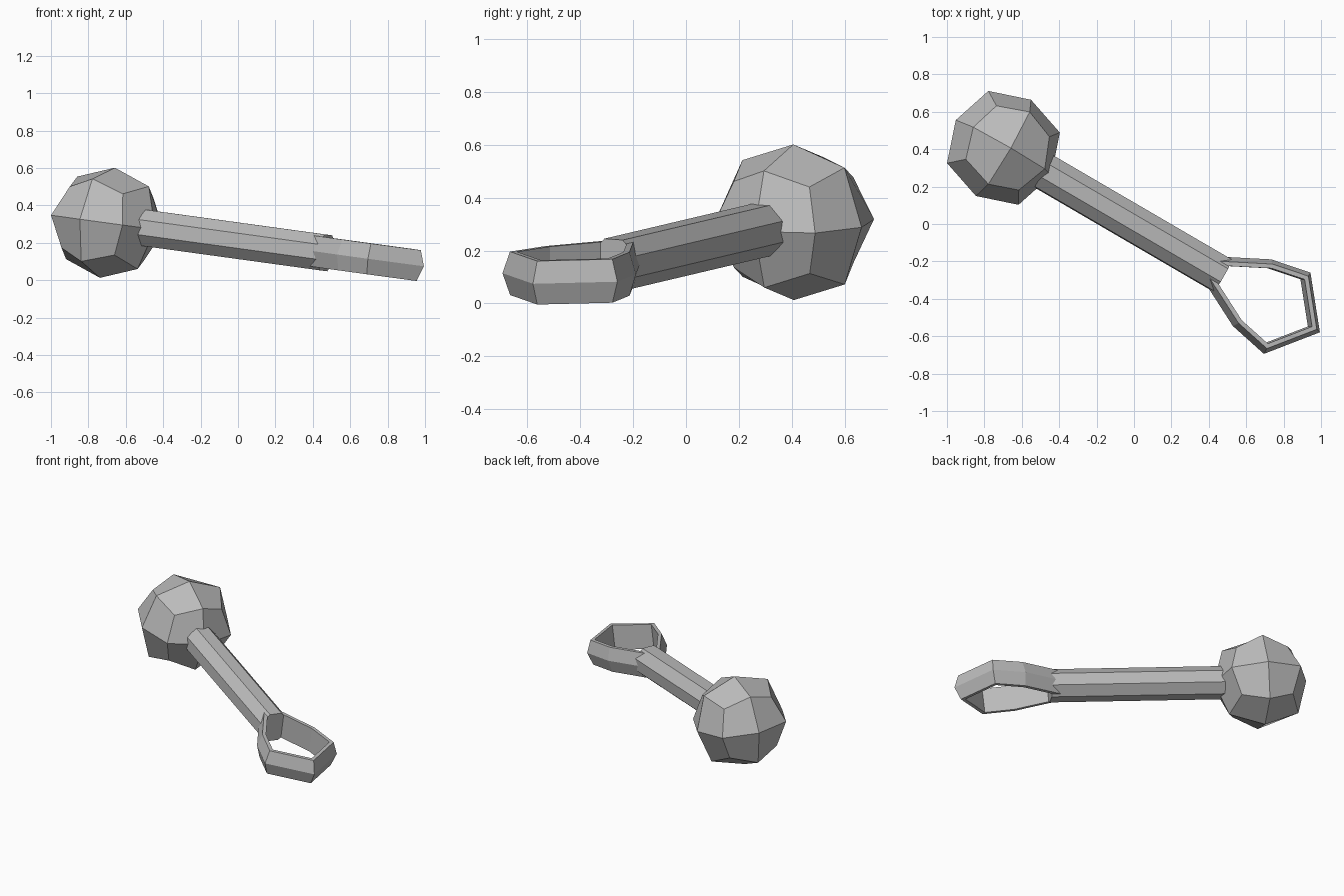
import bpy, bmesh, math
from mathutils import Vector, Matrix

cube = bpy.data.objects.get("Cube")
if cube:
    bpy.data.objects.remove(cube, do_unlink=True)

grey = bpy.data.materials.new("grey")
grey.use_nodes = True
grey.diffuse_color = (0.5, 0.5, 0.5, 1)
grey.node_tree.nodes["Principled BSDF"].inputs["Base Color"].default_value = (0.5, 0.5, 0.5, 1)

# Shared frame: local x runs from the ball to the ring, local z is the ring's normal
along = Vector((0.858, -0.5, -0.118)).normalized()
side = Vector((0.5, 0.866, -0.065))
side = (side - along * side.dot(along)).normalized()
up = along.cross(side)
frame = Matrix((along, side, up)).transposed().to_4x4()
frame.translation = (-0.698, 0.407, 0.307)
LENGTH = 1.362   # ball centre to handle end


def add_part(name, bm):
    bmesh.ops.recalc_face_normals(bm, faces=bm.faces)
    mesh = bpy.data.meshes.new(name)
    bm.to_mesh(mesh)
    bm.free()
    mesh.materials.append(grey)
    obj = bpy.data.objects.new(name, mesh)
    obj.matrix_world = frame
    bpy.context.collection.objects.link(obj)
    return obj


# Faceted ball: a cube rounded by one subdivision
bm = bmesh.new()
bmesh.ops.create_cube(bm, size=0.594)
ball = add_part("ball", bm)
rounding = ball.modifiers.new("rounding", 'SUBSURF')
rounding.levels = rounding.render_levels = 1
rounding.use_limit_surface = False

# Eight-sided handle with a flat on top
bm = bmesh.new()
start = 0.15
turn = Matrix.Rotation(math.pi / 2, 4, 'Y') @ Matrix.Rotation(math.pi / 8, 4, 'Z')
bmesh.ops.create_cone(bm, cap_ends=True, segments=8, radius1=0.105, radius2=0.105,
                      depth=LENGTH - start,
                      matrix=Matrix.Translation(((LENGTH + start) / 2, 0, 0)) @ turn)
add_part("handle", bm)

# Ring: a five-sided section swept round a seven-cornered loop
half = [(-0.08, 0.07), (0.187, 0.206), (0.406, 0.251)]
loop = [Vector(p) for p in half] + [Vector((0.61, 0))]
loop += [Vector((x, -y)) for x, y in reversed(half)]
section = [(0, 0), (0.025, 0.083), (0.048, 0.083), (0.048, -0.083), (0.025, -0.083)]

bm = bmesh.new()
rings = []
for i, p in enumerate(loop):
    before = (p - loop[i - 1]).normalized()
    after = (loop[(i + 1) % len(loop)] - p).normalized()
    n1, n2 = Vector((before.y, -before.x)), Vector((after.y, -after.x))
    miter = (n1 + n2) / (1 + n1.dot(n2))      # points into the loop
    rings.append([bm.verts.new((LENGTH + p.x + miter.x * d, p.y + miter.y * d, z))
                  for d, z in section])
for i, a in enumerate(rings):
    b = rings[(i + 1) % len(rings)]
    for k in range(len(section)):
        m = (k + 1) % len(section)
        bm.faces.new((a[k], a[m], b[m], b[k]))
add_part("ring", bm)
